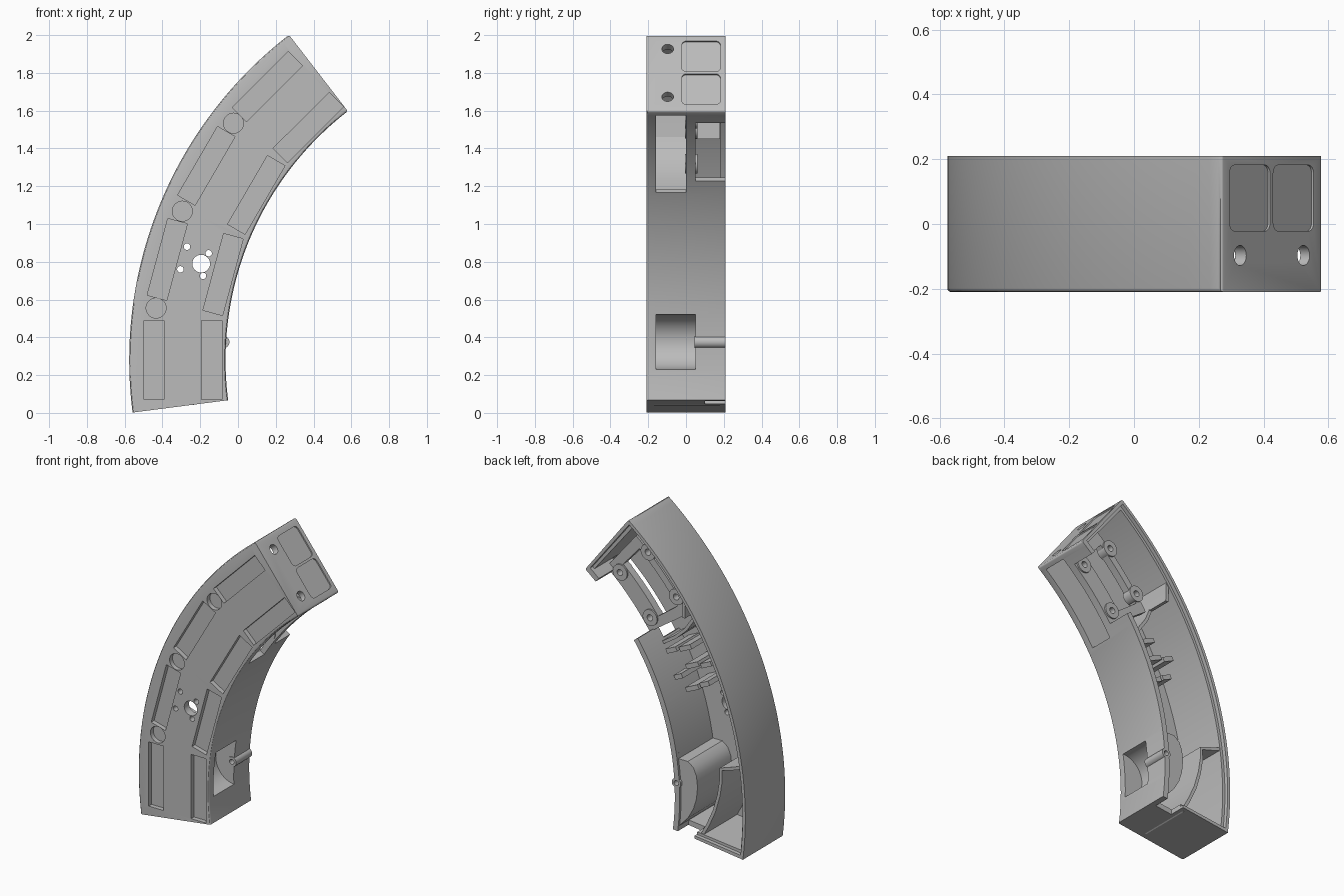
import bpy, bmesh
from math import sin, cos, radians, pi, hypot

cube = bpy.data.objects.get("Cube")
if cube:
    bpy.data.objects.remove(cube, do_unlink=True)

grey = bpy.data.materials.new("plain grey")
grey.use_nodes = True
grey.diffuse_color = (0.5, 0.5, 0.5, 1)
grey.node_tree.nodes["Principled BSDF"].inputs["Base Color"].default_value = (0.5, 0.5, 0.5, 1)

# Centre of the arcs, main radii, end angles and front / back planes
CX, CZ = 1.598, 0.28
R_IN, R_OUT = 1.664, 2.174
A0, A1 = -7.35, 52.35
FRONT, BACK, FLOOR = -0.21, 0.21, -0.16


def polar(r, a):
    return CX - r * cos(radians(a)), CZ + r * sin(radians(a))


def sector(r0, r1, a0, a1, n=48):
    angles = [a0 + (a1 - a0) * i / n for i in range(n + 1)]
    return [polar(r1, a) for a in angles] + [polar(r0, a) for a in reversed(angles)]


def rect(x, z, a, w, h):
    """Rectangle w across the radius and h along the arc direction at angle a."""
    c, s = cos(radians(a)), sin(radians(a))
    return [(x - u * c + v * s, z + u * s + v * c)
            for u, v in ((-w/2, -h/2), (w/2, -h/2), (w/2, h/2), (-w/2, h/2))]


def disc(x, z, r, n=32):
    return [(x + r * cos(2*pi*i/n), z + r * sin(2*pi*i/n)) for i in range(n)]


def ribbon(path, t):
    """Closed strip of thickness t beside an open path."""
    side = []
    for i, (x, z) in enumerate(path):
        p, q = path[max(i - 1, 0)], path[min(i + 1, len(path) - 1)]
        d = hypot(q[0] - p[0], q[1] - p[1])
        side.append((x - (q[1] - p[1]) / d * t, z + (q[0] - p[0]) / d * t))
    return path + side[::-1]


def finish(name, bm):
    mesh = bpy.data.meshes.new(name)
    bm.to_mesh(mesh)
    bm.free()
    mesh.materials.append(grey)
    ob = bpy.data.objects.new(name, mesh)
    bpy.context.collection.objects.link(ob)
    return ob


def prism(name, pts, y0, y1):
    bm = bmesh.new()
    face = bm.faces.new([bm.verts.new((x, y0, z)) for x, z in pts])
    for v in bmesh.ops.extrude_face_region(bm, geom=[face])["geom"]:
        if isinstance(v, bmesh.types.BMVert):
            v.co.y = y1
    bmesh.ops.recalc_face_normals(bm, faces=bm.faces)
    return finish(name, bm)


def cut(ob, cutter):
    mod = ob.modifiers.new("cut", "BOOLEAN")
    mod.operation, mod.solver, mod.object = "DIFFERENCE", "EXACT", cutter
    bpy.context.view_layer.objects.active = ob
    bpy.ops.object.modifier_apply(modifier=mod.name)
    bpy.data.objects.remove(cutter, do_unlink=True)


def cut_prism(ob, pts, y0, y1):
    cut(ob, prism("cutter", pts, y0, y1))


# Curved housing with rounded front rim and rounded top corners
housing = prism("housing", sector(R_IN, R_OUT, A0, A1), FRONT, BACK)
bm = bmesh.new()
bm.from_mesh(housing.data)
corners = [polar(r, A1) for r in (R_IN, R_OUT)]


def rounded(e):
    p, q = (v.co for v in e.verts)
    if p.y < FRONT + 0.001 and q.y < FRONT + 0.001:
        return (p - q).length < 0.2
    return abs(p.y - q.y) > 0.1 and any(hypot(p.x - x, p.z - z) < 0.001 for x, z in corners)


bmesh.ops.bevel(bm, geom=[e for e in bm.edges if rounded(e)], offset=0.012,
                segments=3, profile=0.5, affect="EDGES")
bm.to_mesh(housing.data)
bm.free()

# Open back cavity and the stepped lip around its rim
cut_prism(housing, sector(R_IN + 0.035, R_OUT - 0.038, A0 + 1.1, A1 - 1.2), FLOOR, 0.3)
cut_prism(housing, sector(R_IN + 0.035, R_OUT - 0.02, A0 + 0.6, A1 - 0.6), 0.185, 0.3)

# Front magnet pockets and round pockets between them
for a in (0, 15.1, 30.2, 45.1):
    for r in (1.737, 2.043):
        cut_prism(housing, rect(*polar(r, a), a, 0.107, 0.42), -0.3, FRONT + 0.03)
for a in (7.7, 22.6, 37.7):
    cut_prism(housing, disc(*polar(2.05, a), 0.053), -0.3, FRONT + 0.03)

# Shaft hole and screw holes
for x, z, r in ((-0.195, 0.79, 0.047), (-0.27, 0.88, 0.017), (-0.155, 0.845, 0.017),
                (-0.305, 0.76, 0.017), (-0.185, 0.725, 0.017)):
    cut_prism(housing, disc(x, z, r), -0.3, -0.1)

# Inner wall openings: front slot, back notch, lower bay
cut_prism(housing, sector(1.6, 1.72, 32.2, 51.1, 16), FLOOR, 0)
cut_prism(housing, sector(1.6, 1.72, 34.7, 49, 16), 0.05, 0.3)
bay_hole = disc(-0.05, 0.375, 0.146, 48)
cut_prism(housing, bay_hole, FLOOR, 0.05)

# Slot in the bottom end
cut_prism(housing, sector(R_IN + 0.035, 1.82, A0 - 1.5, A0 + 1.3, 4), 0.1, 0.3)


def end_cutter(r, y, size, depth, round_hole):
    """Cutter sunk into the top end face."""
    bm = bmesh.new()
    if round_hole:
        bmesh.ops.create_cone(bm, cap_ends=True, segments=24, radius1=size / 2,
                              radius2=size / 2, depth=2 * depth)
    else:
        bmesh.ops.create_cube(bm, size=1)
        bmesh.ops.scale(bm, vec=(size, size, 2 * depth), verts=bm.verts)
        upright = [e for e in bm.edges if abs(e.verts[0].co.z - e.verts[1].co.z) > depth]
        bmesh.ops.bevel(bm, geom=upright, offset=0.025, segments=4, profile=0.5, affect="EDGES")
    ob = finish("cutter", bm)
    x, z = polar(r, A1)
    ob.location = (x, y, z)
    ob.rotation_euler.y = radians(A1)
    bpy.context.view_layer.update()
    return ob


# Two shallow pads and two bolt holes in the top end
for r in (1.811, 2.031):
    cut(housing, end_cutter(r, 0.08, 0.204, 0.008, False))
for r in (1.76, 2.08):
    cut(housing, end_cutter(r, -0.097, 0.062, 0.08, True))

# Lower bay bulging inwards, with a round recess
bay = prism("lower_bay", [(-0.08, 0.53), (-0.15, 0.53), (-0.19, 0.5), (-0.212, 0.45), (-0.22, 0.38),
                          (-0.212, 0.3), (-0.19, 0.23), (-0.15, 0.16), (-0.08, 0.085)], -0.17, 0.195)
cut_prism(bay, bay_hole, FLOOR, 0.05)

# Pivot tube beside the bay
tube = prism("pivot_tube", disc(-0.077, 0.375, 0.032), 0.045, BACK)
for part in (tube, bay, housing):
    cut_prism(part, disc(-0.077, 0.375, 0.016), 0.0, 0.3)

# Curved guide wall around the bay
guide = [(-0.545, 0.6), (-0.46, 0.57), (-0.37, 0.54), (-0.368, 0.46), (-0.352, 0.36),
         (-0.32, 0.25), (-0.275, 0.15), (-0.22, 0.05)]
prism("guide_wall", ribbon(guide, -0.02), -0.17, 0.18)

# Upper compartment: tall partition at the outer wall, curved wall down to the slot
partition = [(-0.1, 1.61), (-0.1, 1.53), (-0.097, 1.45)]
prism("partition_wall", ribbon(partition, -0.02), -0.17, 0.18)
curved = [(-0.097, 1.46), (-0.065, 1.38), (-0.01, 1.3), (0.06, 1.235), (0.15, 1.175)]
prism("compartment_wall", ribbon(curved, -0.02), -0.17, 0.03)

# Mounting frame with a long opening and four screw bosses
frame = prism("mounting_frame", sector(1.69, 2.0, 34.5, 50.5, 16), 0, 0.05)
cut_prism(frame, sector(1.78, 1.955, 36.5, 48.5, 16), -0.1, 0.1)
for a, r in ((47.7, 1.726), (37, 1.726), (47, 2.0), (38, 1.99)):
    boss = prism("screw_boss", disc(*polar(r, a), 0.052), -0.005, 0.06)
    for part in (boss, frame):
        cut_prism(part, disc(*polar(r, a), 0.02), -0.1, 0.1)

# Retaining ribs standing on the front plate
for x, z, w, h in ((0.05, 1.16, 0.08, 0.03), (-0.05, 1.2, 0.09, 0.03), (0.0, 1.0, 0.06, 0.03),
                   (-0.1, 0.95, 0.1, 0.03), (-0.1, 1.1, 0.1, 0.03), (-0.2, 1.13, 0.08, 0.03),
                   (-0.19, 1.0, 0.07, 0.03)):
    prism("retaining_rib", rect(x, z, 25, w, h), -0.17, 0.08)

# Smooth curved faces, sharp edges kept
bpy.ops.object.select_all(action="DESELECT")
for ob in bpy.context.collection.objects:
    if ob.type == "MESH" and ob.data.materials and ob.data.materials[0] == grey:
        ob.select_set(True)
        bpy.context.view_layer.objects.active = ob
bpy.ops.object.shade_smooth_by_angle(angle=radians(30))
